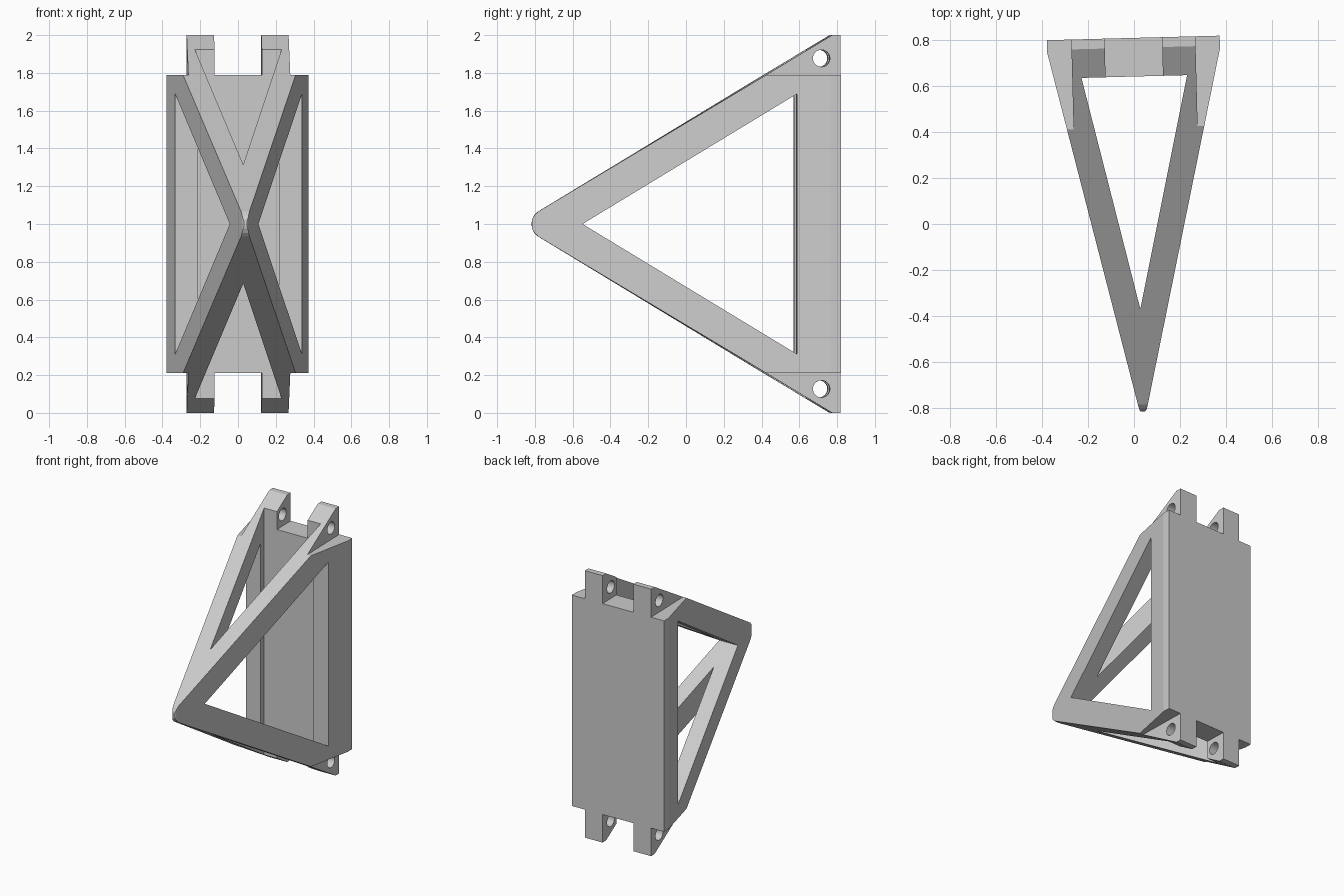
import bpy, bmesh, math
from mathutils import Matrix, Vector

cube = bpy.data.objects.get("Cube")
if cube:
    bpy.data.objects.remove(cube, do_unlink=True)

grey = bpy.data.materials.new("plain grey")
grey.use_nodes = True
colour = (0.6, 0.6, 0.6, 1)
grey.diffuse_color = colour
grey.node_tree.nodes["Principled BSDF"].inputs["Base Color"].default_value = colour

cutters = []


def prism(name, points, axis, low, high):
    """Extrude a profile along x (points are y, z) or z (points are x, y)."""
    place = (lambda a, b: (low, a, b)) if axis == "x" else (lambda a, b: (a, b, low))
    shift = Vector((high - low, 0, 0)) if axis == "x" else Vector((0, 0, high - low))
    bm = bmesh.new()
    face = bm.faces.new([bm.verts.new(place(a, b)) for a, b in points])
    grown = bmesh.ops.extrude_face_region(bm, geom=[face])["geom"]
    bmesh.ops.translate(bm, vec=shift,
                        verts=[g for g in grown if isinstance(g, bmesh.types.BMVert)])
    bmesh.ops.recalc_face_normals(bm, faces=bm.faces)
    mesh = bpy.data.meshes.new(name)
    bm.to_mesh(mesh)
    bm.free()
    mesh.materials.append(grey)
    obj = bpy.data.objects.new(name, mesh)
    bpy.context.collection.objects.link(obj)
    return obj


def box(name, x0, x1, z0, z1):
    return prism(name, [(x0, -1.2), (x1, -1.2), (x1, 1.2), (x0, 1.2)], "z", z0, z1)


def combine(cutter, operation="DIFFERENCE"):
    mod = frame.modifiers.new(cutter.name, "BOOLEAN")
    mod.operation = operation
    mod.solver = "EXACT"
    mod.object = cutter
    cutter.hide_render = True
    cutters.append(cutter)


# Solid wedge: side outline crossed with plan outline, rounded at the tip
upper = [(-0.818, 1.0), (-0.815, 1.025), (-0.803, 1.047), (-0.785, 1.065),
         (0.767, 2.0), (0.81, 2.0)]
frame = prism("pyramid_frame", upper + [(y, 2 - z) for y, z in reversed(upper[1:])],
              "x", -0.6, 0.6)
half = [(0.008, -0.817), (0.015, -0.81), (0.019, -0.797), (0.376, 0.755), (0.376, 0.9)]
combine(prism("plan_outline", half + [(-x, y) for x, y in reversed(half)],
              "z", -0.2, 2.2), "INTERSECT")

# Triangular openings through the sides and through top and bottom
combine(prism("side_opening", [(-0.55, 1), (0.578, 0.312), (0.578, 1.688)],
              "x", -0.7, 0.7))
combine(prism("top_opening", [(0, -0.37), (0.23, 0.642), (-0.23, 0.642)],
              "z", -0.3, 2.3))

# Notches that leave two lugs at each end of the back plate, and the pin holes
for end, low, high, pin in (("upper", 1.79, 2.3, 1.877), ("lower", -0.3, 0.21, 0.127)):
    combine(box(end + "_middle_notch", -0.125, 0.125, low, high))
    combine(box(end + "_left_notch", 0.27, 0.7, low, high))
    combine(box(end + "_right_notch", -0.7, -0.27, low, high))
    ring = [math.tau * i / 32 for i in range(32)]
    combine(prism(end + "_pin_hole", [(0.71 + 0.045 * math.cos(a), pin + 0.045 * math.sin(a))
                                      for a in ring], "x", -0.8, 0.8))

# Bake the cuts, then turn the frame slightly about the vertical
bpy.context.view_layer.update()
graph = bpy.context.evaluated_depsgraph_get()
result = bpy.data.meshes.new_from_object(frame.evaluated_get(graph))
frame.modifiers.clear()
frame.data = result
for cutter in cutters:
    bpy.data.objects.remove(cutter, do_unlink=True)
result.transform(Matrix.Translation((0.018, 0, 0)) @ Matrix.Rotation(math.radians(1.5), 4, "Z"))
result.materials.clear()
result.materials.append(grey)
for poly in result.polygons:
    poly.material_index = 0
    poly.use_smooth = False
